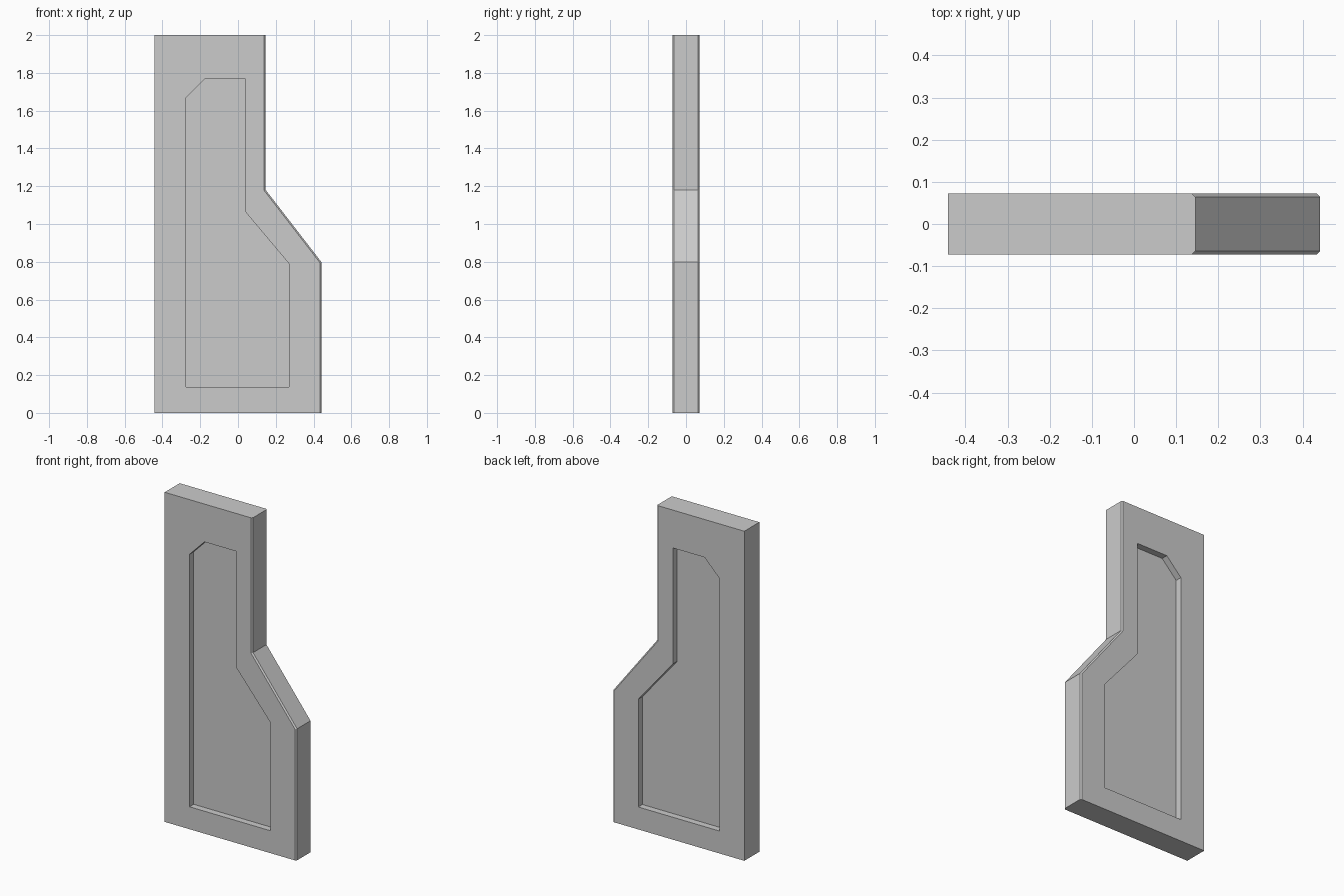
import bpy
import bmesh

cube = bpy.data.objects.get("Cube")
if cube:
    bpy.data.objects.remove(cube, do_unlink=True)

HALF = 0.072      # half the panel thickness
CHAMFER = 0.008   # narrow chamfer along the stepped edge
DEPTH = 0.04      # depth of the recess on each face

# Outlines as (x, z)
OUTER = [(-0.442, 0), (0.442, 0), (0.442, 0.798), (0.146, 1.181), (0.146, 2), (-0.442, 2)]
FACE = [(-0.442, 0), (0.434, 0), (0.434, 0.795), (0.138, 1.178), (0.138, 2), (-0.442, 2)]
RECESS = [(-0.275, 0.136), (0.27, 0.136), (0.27, 0.79), (0.037, 1.067),
          (0.037, 1.77), (-0.175, 1.77), (-0.275, 1.668)]


def make_material(name, value):
    mat = bpy.data.materials.new(name)
    mat.use_nodes = True
    color = (value, value, value, 1)
    mat.diffuse_color = color
    mat.node_tree.nodes["Principled BSDF"].inputs["Base Color"].default_value = color
    return mat


def ring(bm, outline, y):
    return [bm.verts.new((x, y, z)) for x, z in outline]


def loop_edges(bm, verts):
    pairs = zip(verts, verts[1:] + verts[:1])
    return [bm.edges.get(p) or bm.edges.new(p) for p in pairs]


def skin(bm, a, b):
    for i in range(len(a)):
        j = (i + 1) % len(a)
        bm.faces.new((a[i], a[j], b[j], b[i]))


bm = bmesh.new()
sides = []
for s in (-1, 1):
    # Recess floor and walls
    floor = ring(bm, RECESS, s * (HALF - DEPTH))
    rim = ring(bm, RECESS, s * HALF)
    bm.faces.new(floor)
    skin(bm, floor, rim)
    # Flat border around the recess
    face = ring(bm, FACE, s * HALF)
    edges = loop_edges(bm, rim) + loop_edges(bm, face)
    bmesh.ops.triangle_fill(bm, edges=edges, use_beauty=True, normal=(0, s, 0))
    # Chamfer
    outer = ring(bm, OUTER, s * (HALF - CHAMFER))
    skin(bm, face, outer)
    sides.append(outer)
# Outer walls
skin(bm, sides[0], sides[1])
bmesh.ops.recalc_face_normals(bm, faces=bm.faces[:])

mesh = bpy.data.meshes.new("recessed_panel")
bm.to_mesh(mesh)
bm.free()
mesh.materials.append(make_material("plain grey", 0.6))
panel = bpy.data.objects.new("recessed_panel", mesh)
bpy.context.collection.objects.link(panel)
